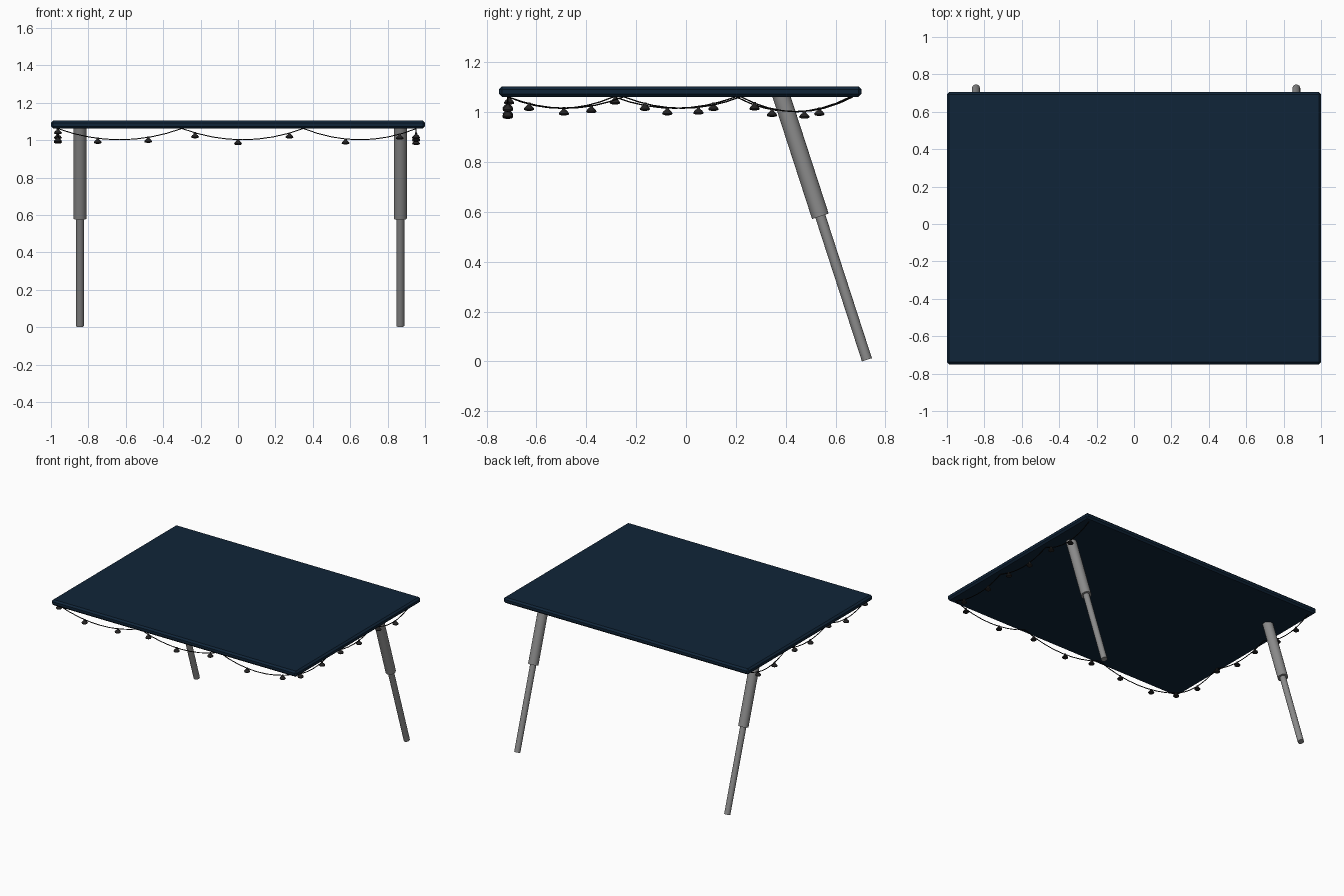
import bpy, bmesh, math
from mathutils import Vector

if "Cube" in bpy.data.objects:
    bpy.data.objects.remove(bpy.data.objects["Cube"])


def mat(name, rgb):
    m = bpy.data.materials.new(name)
    m.diffuse_color = (*rgb, 1)
    m.use_nodes = True
    m.node_tree.nodes["Principled BSDF"].inputs["Base Color"].default_value = m.diffuse_color
    return m


NAVY = mat("navy fabric", (0.005, 0.018, 0.04))
GREY = mat("grey metal", (0.26, 0.26, 0.26))
BLACK = mat("black cord", (0.004, 0.004, 0.004))
LAMP = mat("charcoal lamp", (0.018, 0.017, 0.017))


def add_object(name, bm, material):
    me = bpy.data.meshes.new(name)
    bm.to_mesh(me)
    bm.free()
    me.materials.append(material)
    ob = bpy.data.objects.new(name, me)
    bpy.context.collection.objects.link(ob)
    return ob


def smooth(ob, angle=40):
    bpy.ops.object.select_all(action='DESELECT')
    ob.select_set(True)
    bpy.context.view_layer.objects.active = ob
    bpy.ops.object.shade_smooth_by_angle(angle=math.radians(angle))


def tube(name, a, b, radius, material):
    a, b = Vector(a), Vector(b)
    bm = bmesh.new()
    bmesh.ops.create_cone(bm, cap_ends=True, segments=24, radius1=radius,
                          radius2=radius, depth=(b - a).length)
    ob = add_object(name, bm, material)
    ob.location = (a + b) / 2
    ob.rotation_euler = (b - a).to_track_quat('Z', 'Y').to_euler()
    smooth(ob)


# Canopy slab with chamfered edges
bm = bmesh.new()
bmesh.ops.create_cube(bm, size=1)
bmesh.ops.scale(bm, vec=(2.0, 1.455, 0.042), verts=bm.verts)
bmesh.ops.translate(bm, vec=(0, -0.0225, 1.083), verts=bm.verts)
bmesh.ops.bevel(bm, geom=bm.edges[:], offset=0.012, segments=1, affect='EDGES')
add_object("canopy", bm, NAVY)

# Telescopic legs leaning out to the back
foot, head = Vector((0, 0.726, 0.0065)), Vector((0, 0.38, 1.073))
joint = foot.lerp(head, 0.54)
for side, x in (("left", -0.845), ("right", 0.868)):
    dx = Vector((x, 0, 0))
    tube(side + "_lower_leg", foot + dx, joint.lerp(head, 0.05) + dx, 0.021, GREY)
    tube(side + "_upper_leg", joint + dx, head + dx, 0.035, GREY)


# Hanging cords: swags between nodes, each with its own sag
def swag_height(t, nodes, sags):
    for a, b, s in zip(nodes, nodes[1:], sags):
        if a <= t <= b:
            u = (t - a) / (b - a)
            return 1.062 - 4 * s * u * (1 - u)
    return 1.062


def lamp(name, loc):
    # small bell shade: narrow neck, flared body, rounded base
    profile = [(0.006, 0.004), (0.007, -0.006), (0.015, -0.013),
               (0.021, -0.021), (0.019, -0.026), (0.008, -0.029)]
    n = 12
    bm = bmesh.new()
    rings = [[bm.verts.new((r * math.cos(2 * math.pi * i / n),
                            r * math.sin(2 * math.pi * i / n), z))
              for i in range(n)] for r, z in profile]
    for lo, hi in zip(rings[1:], rings):
        for i in range(n):
            j = (i + 1) % n
            bm.faces.new((lo[i], lo[j], hi[j], hi[i]))
    bm.faces.new(rings[0])
    bm.faces.new(rings[-1][::-1])
    ob = add_object(name, bm, LAMP)
    ob.location = loc
    smooth(ob, 50)


def string(side, place, nodes, sags, lamps):
    cu = bpy.data.curves.new(side + "_cord", 'CURVE')
    cu.dimensions = '3D'
    cu.bevel_depth = 0.003
    cu.bevel_resolution = 1
    cu.use_fill_caps = True
    ts = [a + (b - a) * k / 8 for a, b in zip(nodes, nodes[1:]) for k in range(8)]
    ts.append(nodes[-1])
    sp = cu.splines.new('POLY')
    sp.points.add(len(ts) - 1)
    for p, t in zip(sp.points, ts):
        p.co = (*place(t), swag_height(t, nodes, sags), 1)
    cu.materials.append(BLACK)
    ob = bpy.data.objects.new(side + "_cord", cu)
    bpy.context.collection.objects.link(ob)
    for i, t in enumerate(lamps):
        lamp(f"{side}_lamp_{i + 1}", (*place(t), swag_height(t, nodes, sags)))


string("front", lambda t: (t, -0.715), (-0.965, -0.30, 0.35, 0.955),
       (0.06, 0.06, 0.06), (-0.75, -0.48, -0.23, 0.0, 0.275, 0.575, 0.865))
string("right", lambda t: (0.952, t), (-0.715, -0.25, 0.22, 0.67),
       (0.046, 0.046, 0.06), (-0.63, -0.38, -0.165, 0.05, 0.275, 0.475))
string("left", lambda t: (-0.963, t), (-0.715, -0.29, 0.20, 0.66),
       (0.046, 0.046, 0.06), (-0.71, -0.49, -0.285, -0.075, 0.11, 0.345, 0.535))
